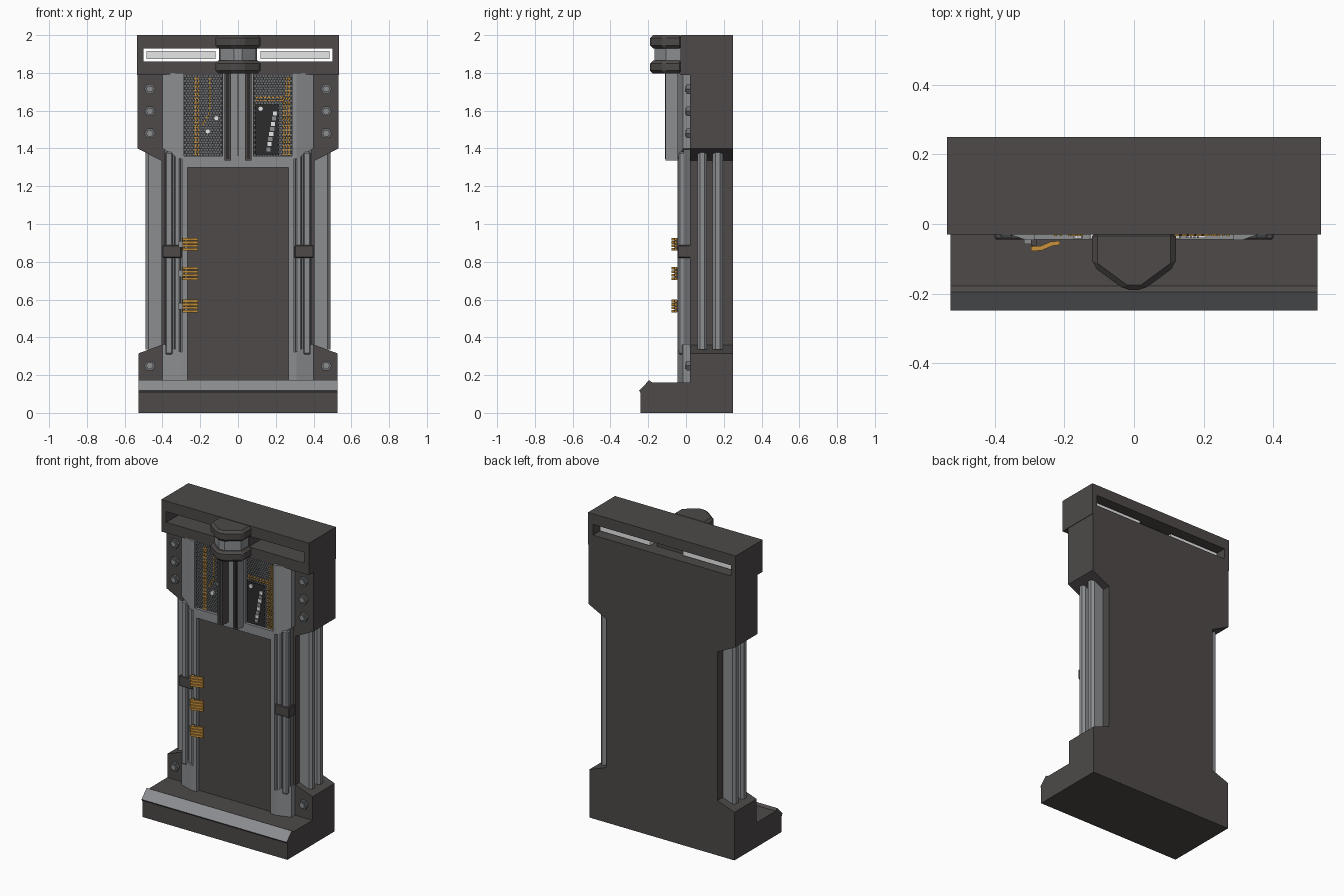
import bpy, bmesh, math

if "Cube" in bpy.data.objects:
    bpy.data.objects.remove(bpy.data.objects["Cube"])


def material(name, r, g, b):
    m = bpy.data.materials.new(name)
    m.diffuse_color = (r, g, b, 1)
    m.use_nodes = True
    m.node_tree.nodes["Principled BSDF"].inputs["Base Color"].default_value = m.diffuse_color
    return m


DARK = material("dark_casing", 0.075, 0.068, 0.066)
GREY = material("grey_metal", 0.26, 0.27, 0.28)
MID = material("mid_grey", 0.15, 0.155, 0.16)
BLACK = material("near_black", 0.025, 0.025, 0.027)
ORANGE = material("orange_wire", 0.58, 0.29, 0.045)
WHITE = material("white_lamp", 0.8, 0.8, 0.8)


def finish(name, bm, *mats, bevel=0, rule=None):
    if bevel:
        bmesh.ops.bevel(bm, geom=bm.edges[:], offset=bevel, segments=1, affect='EDGES')
    bmesh.ops.recalc_face_normals(bm, faces=bm.faces[:])
    bm.normal_update()
    if rule:
        for f in bm.faces:
            f.material_index = 1 if rule(f.normal) else 0
    me = bpy.data.meshes.new(name)
    bm.to_mesh(me)
    bm.free()
    for m in mats:
        me.materials.append(m)
    ob = bpy.data.objects.new(name, me)
    bpy.context.collection.objects.link(ob)
    return ob


def add_prism(bm, pts, axis, a, b):
    """Extrude a 2D outline along an axis from a to b."""
    def place(p, t):
        u, v = p
        return {'x': (t, u, v), 'y': (u, t, v), 'z': (u, v, t)}[axis]
    lo = [bm.verts.new(place(p, a)) for p in pts]
    hi = [bm.verts.new(place(p, b)) for p in pts]
    bm.faces.new(lo)
    bm.faces.new(hi[::-1])
    n = len(pts)
    for i in range(n):
        j = (i + 1) % n
        bm.faces.new((lo[i], hi[i], hi[j], lo[j]))
    return lo, hi


def prism(name, pts, axis, a, b, *mats, bevel=0, rule=None):
    bm = bmesh.new()
    add_prism(bm, pts, axis, a, b)
    return finish(name, bm, *mats, bevel=bevel, rule=rule)


def box(name, x0, x1, y0, y1, z0, z1, *mats, bevel=0, rule=None):
    return prism(name, [(x0, y0), (x1, y0), (x1, y1), (x0, y1)], 'z', z0, z1,
                 *mats, bevel=bevel, rule=rule)


def pair(name, x0, x1, *rest, **kw):
    for side, s in (("left", -1), ("right", 1)):
        box(side + "_" + name, s * x0, s * x1, *rest, **kw)


def ngon(cx, cz, r, n, start=0):
    return [(cx + r * math.cos(start + 2 * math.pi * i / n),
             cz + r * math.sin(start + 2 * math.pi * i / n)) for i in range(n)]


# Main casing: waisted outline
half = [(0.527, 0), (0.527, 0.315), (0.405, 0.36), (0.405, 1.335), (0.533, 1.40), (0.533, 1.79)]
prism("main_casing", half + [(-x, z) for x, z in half[::-1]], 'y', 0.02, 0.25, DARK)

# Base step with a light sloped front lip
prism("base_step", [(0.02, 0), (-0.24, 0), (-0.24, 0.105), (-0.248, 0.118), (-0.195, 0.173),
                    (-0.178, 0.16), (0.02, 0.16)], 'x', -0.527, 0.527, DARK, GREY,
      rule=lambda n: n.y < -0.3 and n.z > 0.3)

# Header with a slot right through, and lamps in the slot
box("header_top", -0.536, 0.536, -0.03, 0.25, 1.93, 2.0, DARK)
box("header_bottom", -0.536, 0.536, -0.03, 0.25, 1.79, 1.86, DARK)
pair("header_end", 0.5, 0.536, -0.03, 0.25, 1.86, 1.93, DARK)
pair("lamp_bar", 0.12, 0.485, 0.15, 0.2, 1.873, 1.915, WHITE)
box("header_core", -0.1, 0.1, -0.03, 0.16, 1.86, 1.93, DARK)

# Faceted knob at the header centre
knob = [(-0.12, -0.02), (-0.12, -0.12), (-0.025, -0.19), (0.025, -0.19), (0.12, -0.12), (0.12, -0.02)]
prism("knob_top_ring", knob, 'z', 1.93, 2.0, DARK, bevel=0.015)
prism("knob_bottom_ring", knob, 'z', 1.797, 1.865, DARK, bevel=0.015)
prism("knob_band", [(x * 0.8, y * 0.88) for x, y in knob], 'z', 1.86, 1.935, GREY)

# Side rails in the waist, with chamfered outer edges
for s in (-1, 1):
    for k, (y0, y1) in enumerate(((0.06, 0.112), (0.14, 0.195))):
        prism("side_rail_%d" % k, [(s * 0.40, y0), (s * 0.475, y0), (s * 0.49, y0 + 0.015),
                                   (s * 0.49, y1 - 0.015), (s * 0.475, y1), (s * 0.40, y1)],
              'z', 0.335, 1.39, GREY)

# Front columns, each a backing with two rods
pair("column_backing", 0.295, 0.39, -0.012, 0.02, 0.16, 1.42, MID)
for x0, x1, y0 in ((0.305, 0.337, -0.037), (0.346, 0.385, -0.04)):
    pair("column_rod", x0, x1, y0, 0.0, 0.31, 1.38, GREY, bevel=0.007)
pair("column_clip", 0.30, 0.40, -0.044, 0.03, 0.82, 0.888, DARK, bevel=0.004)

# Front panel and its raised frame
box("front_panel", -0.275, 0.275, -0.022, 0.02, 0.16, 1.31, DARK)
pair("panel_frame_side", 0.268, 0.297, -0.045, 0.02, 0.16, 1.36, GREY)
box("panel_frame_top", -0.297, 0.297, -0.045, 0.02, 1.30, 1.36, GREY)
box("centre_spine", -0.082, 0.082, -0.045, 0.02, 1.35, 1.80, GREY)
box("spine_groove", -0.003, 0.003, -0.05, -0.04, 1.36, 1.80, BLACK)

# Twin fins below the knob: dark fronts with a groove, grey outer sides
for s in (-1, 1):
    box("centre_fin", s * 0.038, s * 0.072, -0.108, -0.03, 1.335, 1.80, DARK, GREY,
        rule=lambda n, s=s: n.x * s > 0.5)
    box("fin_groove", s * 0.047, s * 0.064, -0.11, -0.1, 1.345, 1.80, BLACK)

# Shoulder and foot plates, sloping back at the outer edge
for s in (-1, 1):
    for name, pts in (("shoulder_plate", [(0.285, 1.345), (0.31, 1.345), (0.40, 1.40),
                                          (0.40, 1.80), (0.31, 1.80), (0.285, 1.80)]),
                      ("foot_plate", [(0.285, 0.16), (0.31, 0.16), (0.40, 0.16),
                                      (0.40, 0.365), (0.31, 0.325), (0.285, 0.32)])):
        bm = bmesh.new()
        lo, hi = add_prism(bm, [(s * x, z) for x, z in pts], 'y', -0.046, 0.03)
        for v in lo:
            if abs(v.co.x) > 0.39:
                v.co.y = -0.015
        bmesh.ops.triangulate(bm, faces=[f for f in bm.faces if len(f.verts) > 4])
        finish(name, bm, GREY)

# Hex bolts with a raised centre
for s in (-1, 1):
    for z in (0.25, 1.48, 1.597, 1.715):
        prism("bolt_head", ngon(s * 0.467, z, 0.03, 6), 'y', 0.002, 0.03, MID)
        prism("bolt_centre", ngon(s * 0.467, z, 0.019, 6), 'y', -0.006, 0.01, GREY)

# Perforated mesh panels made of small hexagons
for s in (-1, 1):
    xa, xb = sorted((s * 0.082, s * 0.287))
    box("mesh_back", xa, xb, -0.026, 0.02, 1.355, 1.80, BLACK)
    bm = bmesh.new()
    for r in range(33):
        for c in range(14):
            x = 0.091 + 0.0145 * c + (0.00725 if r % 2 else 0)
            if x < 0.283:
                add_prism(bm, ngon(s * x, 1.367 + 0.013 * r, 0.0062, 6, math.pi / 6), 'y', -0.03, -0.025)
    finish("mesh_cells", bm, MID)

# Orange dashed tracks on the mesh
bm = bmesh.new()


def dashes(x0, z0, x1, z1):
    n = max(2, int(math.hypot(x1 - x0, z1 - z0) / 0.02))
    w = 0.004
    for i in range(n):
        t = (i + 0.5) / n
        x, z = x0 + (x1 - x0) * t, z0 + (z1 - z0) * t
        dx, dz = (w, 0.008) if abs(z1 - z0) > abs(x1 - x0) else (0.008, w)
        add_prism(bm, [(x - dx, z - dz), (x + dx, z - dz), (x + dx, z + dz), (x - dx, z + dz)],
                  'y', -0.034, -0.029)


for line in ((-0.225, 1.36, -0.225, 1.78), (-0.21, 1.36, -0.21, 1.78), (-0.15, 1.60, -0.15, 1.78),
             (-0.15, 1.59, -0.19, 1.52), (0.09, 1.672, 0.24, 1.672), (0.09, 1.655, 0.24, 1.655),
             (0.242, 1.36, 0.242, 1.672), (0.256, 1.36, 0.256, 1.78), (0.27, 1.36, 0.27, 1.78)):
    dashes(*line)
finish("orange_tracks", bm, ORANGE)

# Small board and fittings on the mesh
box("small_board", 0.09, 0.215, -0.034, -0.026, 1.365, 1.635, BLACK)
for i in range(8):
    box("board_chip", 0.150 + 0.005 * i, 0.172 + 0.005 * i, -0.04, -0.03,
        1.385 + 0.027 * i, 1.406 + 0.027 * i, WHITE if i % 2 else GREY)
for x, z in ((-0.16, 1.49), (-0.115, 1.56), (0.12, 1.61)):
    prism("mesh_stud", ngon(x, z, 0.014, 8), 'y', -0.042, -0.025, WHITE)

# Wire clusters on the left frame edge
for z in (0.893, 0.738, 0.565):
    box("wire_socket", -0.315, -0.285, -0.058, -0.04, z - 0.018, z + 0.018, GREY)
    box("wire_plug", -0.295, -0.28, -0.062, -0.04, z - 0.032, z + 0.032, DARK)
    bm = bmesh.new()
    for k in range(4):
        zc = z - 0.027 + 0.018 * k
        add_prism(bm, [(-0.295, -0.078), (-0.265, -0.076), (-0.235, -0.063), (-0.212, -0.06),
                       (-0.212, -0.048), (-0.24, -0.051), (-0.268, -0.063), (-0.295, -0.064)],
                  'z', zc - 0.007, zc + 0.007)
    finish("orange_wires", bm, ORANGE)
